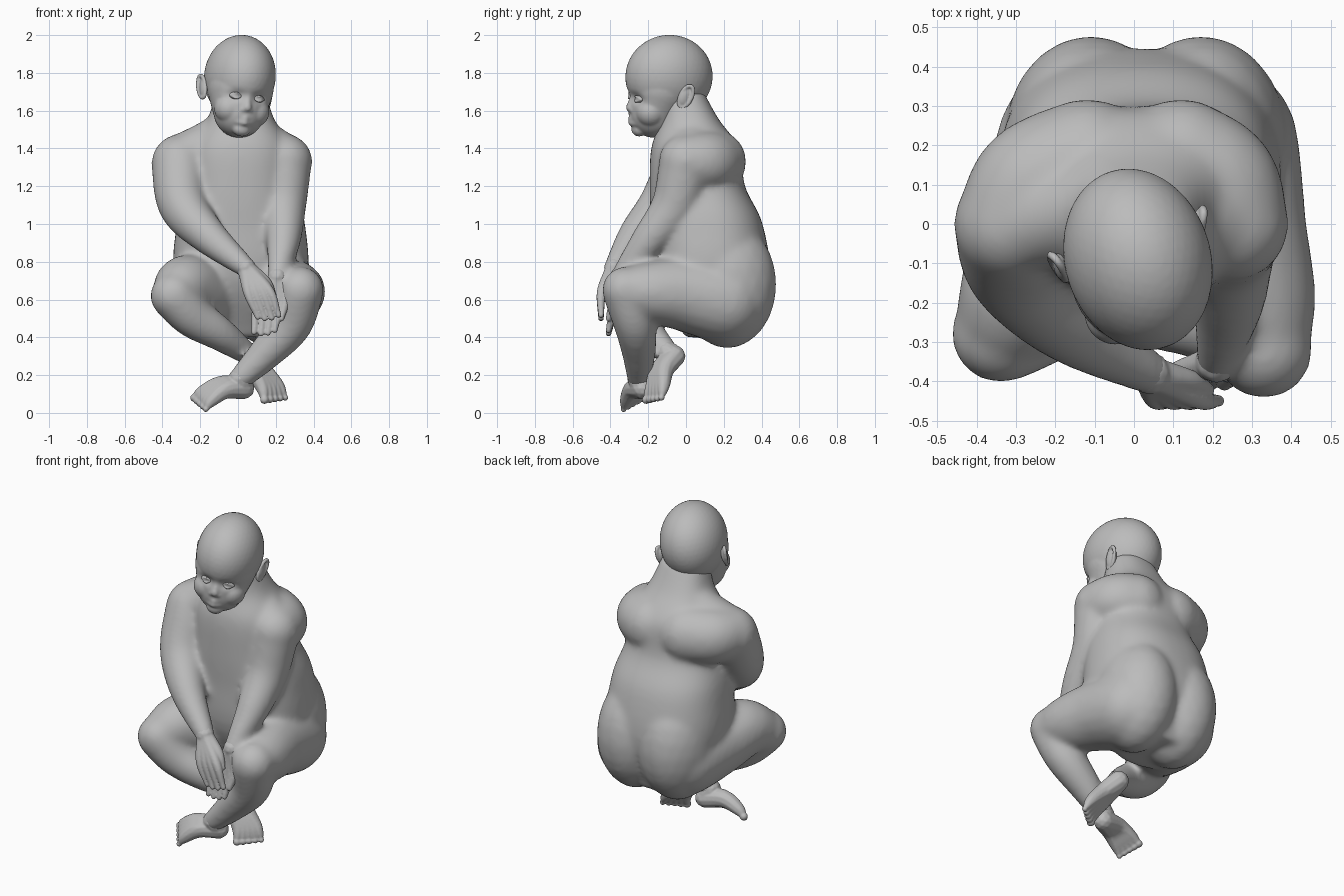
import bpy, bmesh, math
from mathutils import Vector, Matrix, Euler

cube = bpy.data.objects.get("Cube")
if cube:
    bpy.data.objects.remove(cube)

skin = bpy.data.materials.new("grey_clay")
skin.use_nodes = True
grey = (.5, .5, .5, 1)
skin.diffuse_color = grey
skin.node_tree.nodes["Principled BSDF"].inputs["Base Color"].default_value = grey


def spline(points, steps):
    """Smooth curve through points of any dimension."""
    pts = [Vector(p) for p in points]
    first, last = 2 * pts[0] - pts[1], 2 * pts[-1] - pts[-2]
    pts = [first, *pts, last]
    curve = []
    for a, b, c, d in zip(pts, pts[1:], pts[2:], pts[3:]):
        for step in range(steps):
            t = step / steps
            bend = (c - a) * t + (2 * a - 5 * b + 4 * c - d) * t ** 2 + (3 * (b - c) + d - a) * t ** 3
            curve.append(b + bend / 2)
    return curve + [pts[-2]]


def blob(bm, center, radii, tilt=0, detail=3):
    """Ellipsoid, optionally tilted sideways."""
    matrix = Matrix.LocRotScale(Vector(center), Euler((tilt, 0, 0)), Vector(radii))
    bmesh.ops.create_icosphere(bm, subdivisions=detail, radius=1, matrix=matrix)


def limb(bm, points, start, end, power=1.5, steps=14, detail=3):
    """Soft tube whose radius tapers from start to end."""
    path = spline(points, steps)
    for i, point in enumerate(path):
        t = i / (len(path) - 1)
        radius = start + (end - start) * t ** power
        blob(bm, point, (radius, radius, radius), detail=detail)


def loft(bm, rings, x, sides=40, squareness=.85, flatness=.87):
    """Stacked rounded ovals given by height, depth position and half width."""
    def rounded(value):
        return math.copysign(abs(value) ** squareness, value)

    loops = []
    for z, y, width in spline(rings, 5):
        angles = [math.tau * i / sides for i in range(sides)]
        loops.append([bm.verts.new((x + width * rounded(math.cos(a)),
                                    y + width * flatness * rounded(math.sin(a)), z)) for a in angles])
    for low, high in zip(loops, loops[1:]):
        for i in range(sides):
            bm.faces.new((low[i - 1], low[i], high[i], high[i - 1]))
    bm.faces.new(loops[0][::-1])
    bm.faces.new(loops[-1])


def finish(bm, name, voxel, smoothing, pose=None, sculpt=None):
    """Fuse the shapes into one smooth skin."""
    raw = bpy.data.meshes.new(name + "_raw")
    bm.to_mesh(raw)
    bm.free()
    part = bpy.data.objects.new(name, raw)
    bpy.context.collection.objects.link(part)
    fuse = part.modifiers.new("fuse", 'REMESH')
    fuse.mode = 'VOXEL'
    fuse.voxel_size = voxel
    soften = part.modifiers.new("soften", 'SMOOTH')
    soften.iterations = smoothing
    bpy.context.view_layer.update()
    depsgraph = bpy.context.evaluated_depsgraph_get()
    mesh = bpy.data.meshes.new_from_object(part.evaluated_get(depsgraph))
    part.modifiers.clear()
    part.data = mesh
    bpy.data.meshes.remove(raw)
    if sculpt:
        for vertex in mesh.vertices:
            sculpt(vertex.co)
    if pose:
        mesh.transform(pose)
    mesh.materials.clear()
    mesh.materials.append(skin)
    mesh.shade_smooth()


# Joints shared between neighbouring parts
right_wrist, left_wrist = Vector((.04, -.38, .77)), Vector((.21, -.35, .72))
right_knee, left_knee = Vector((-.34, -.28, .62)), Vector((.33, -.32, .65))
right_ankle, left_ankle = Vector((.04, -.1, .32)), Vector((.01, -.25, .18))

# Body: torso, buttocks, shoulders, arms and legs
bm = bmesh.new()
loft(bm, [(.4, .17, .2), (.7, .14, .35), (1, .11, .34), (1.2, .06, .29),
          (1.4, .05, .27), (1.55, .02, .18), (1.7, -.02, .13)], .015)
for side in (-1, 1):
    blob(bm, (.03 + .14 * side, .22, .68), (.22, .26, .34))
    shoulder = (.28 * side - .03, 0, 1.33)
    limb(bm, [(.12 * side, .15, 1.33), (.23 * side - .02, .1, 1.33), shoulder], .17, .145)
    limb(bm, [(.08 * side, .05, 1.47), shoulder], .12, .14)
limb(bm, [(-.31, 0, 1.32), (-.29, -.12, 1.1), (-.16, -.26, .94), right_wrist], .15, .056)
limb(bm, [(.25, 0, 1.33), (.24, -.06, 1.1), (.24, -.2, .91), left_wrist], .14, .052)
limb(bm, [(-.13, .2, .59), (-.2, 0, .63), (-.28, -.16, .67), right_knee], .22, .115)
limb(bm, [(.2, .2, .59), (.24, 0, .63), (.3, -.18, .64), left_knee], .22, .115)
limb(bm, [right_knee, (-.24, -.25, .51), (-.1, -.2, .42), right_ankle], .125, .062)
limb(bm, [left_knee, (.28, -.27, .47), (.15, -.25, .32), left_ankle], .125, .062)
finish(bm, "body", .0135, 22)


# Hands: a chain from the wrist through each finger, plus the thumb
def hand(name, wrist, knuckles, tips, thumb):
    bm = bmesh.new()
    for i in range(4):
        across = Vector((.11, 0, .01)) * (i / 3 - .5)
        droop = Vector((0, 0, -.03)) * math.sin(math.pi * (i + 1) / 5)
        limb(bm, [wrist, Vector(knuckles) + across, Vector(tips) + across + droop],
             .055, .016, .5, detail=2)
    middle = wrist.lerp(Vector(thumb), .5) + Vector((.03, 0, 0))
    limb(bm, [wrist, middle, thumb], .05, .016, .7, detail=2)
    finish(bm, name, .006, 4)


hand("right_hand", right_wrist, (.11, -.445, .64), (.16, -.45, .53), (.19, -.42, .62))
hand("left_hand", left_wrist, (.16, -.38, .56), (.14, -.41, .45), (.23, -.41, .5))


# Feet: a wide sole fanning out to five toes
def foot(name, ankle, heel, ball, big_toe, small_toe):
    bm = bmesh.new()
    heel, ball, big_toe, small_toe = map(Vector, (heel, ball, big_toe, small_toe))
    limb(bm, [ankle, heel], .062, .055, detail=2)
    for i in range(5):
        t = i / 4
        toe = big_toe.lerp(small_toe, t)
        base = ball + (toe - big_toe.lerp(small_toe, .5)) * .75
        size = .023 - .007 * t
        limb(bm, [heel, ankle.lerp(base, .5), base, toe], .058, size * .7, 1.7, detail=2)
        blob(bm, toe, (size, size, size))
    finish(bm, name, .005, 4)


foot("left_foot", left_ankle, (.03, -.23, .13), (-.16, -.28, .09),
     (-.23, -.235, .08), (-.17, -.33, .02))
foot("right_foot", right_ankle, (.06, -.06, .3), (.17, -.15, .14),
     (.14, -.21, .07), (.25, -.13, .08))

# Head, modelled facing forward and then turned and tilted
pose = (Matrix.Translation((.01, -.09, 1.78)) @ Matrix.Rotation(math.radians(17), 4, 'Z')
        @ Matrix.Rotation(math.radians(8), 4, 'Y'))
eye = Vector((.064, -.168, -.11))
bm = bmesh.new()
blob(bm, (0, 0, 0), (.185, .235, .222), detail=4)
limb(bm, [(0, -.04, -.06), (0, -.075, -.19)], .175, .135, 1, detail=4)
blob(bm, (0, -.155, -.28), (.05, .04, .04))
limb(bm, [(0, -.19, -.1), (0, -.208, -.165)], .02, .023)
for side in (-1, 1):
    blob(bm, (.07 * side, -.115, -.18), (.08, .08, .08))
    blob(bm, (.02 * side, -.198, -.178), (.017, .02, .014))
    for lip in (-.222, -.246):
        limb(bm, [(0, -.2, lip), (.045 * side, -.18, lip)], .016, .01)


def press_sockets(co):
    """Push in the eye sockets."""
    if co.y < 0:
        across, up = (abs(co.x) - eye.x) / .042, (co.z - eye.z) / .026
        co.y += .02 * math.exp(-across ** 2 - up ** 2)


finish(bm, "head", .0075, 7, pose, press_sockets)

for name, side in (("right", -1), ("left", 1)):
    # Eyeball between two arched lids
    bm = bmesh.new()
    blob(bm, (eye.x * side, eye.y, eye.z), (.032, .032, .022))
    for arch in (.014, -.014):
        lid = [(-.03, -.02, 0), (0, -.03, arch), (.03, -.01, 0)]
        limb(bm, [((eye.x + x) * side, eye.y + y, eye.z + z) for x, y, z in lid], .006, .006, detail=2)
    finish(bm, name + "_eye", .004, 2, pose)

    # Ear: a thin shell with a raised rim, flaring out backwards
    bm = bmesh.new()
    blob(bm, (.185 * side, .04, -.08), (.016, .033, .055), -.3)
    rim = []
    for i in range(13):
        angle = math.tau * i / 12
        up = .058 * math.sin(angle)
        back = .03 * math.cos(angle) + up * .3
        rim.append((side * (.19 + back * .4), .04 + back, up - .08))
    limb(bm, rim, .011, .011, steps=4, detail=2)
    finish(bm, name + "_ear", .005, 3, pose)
